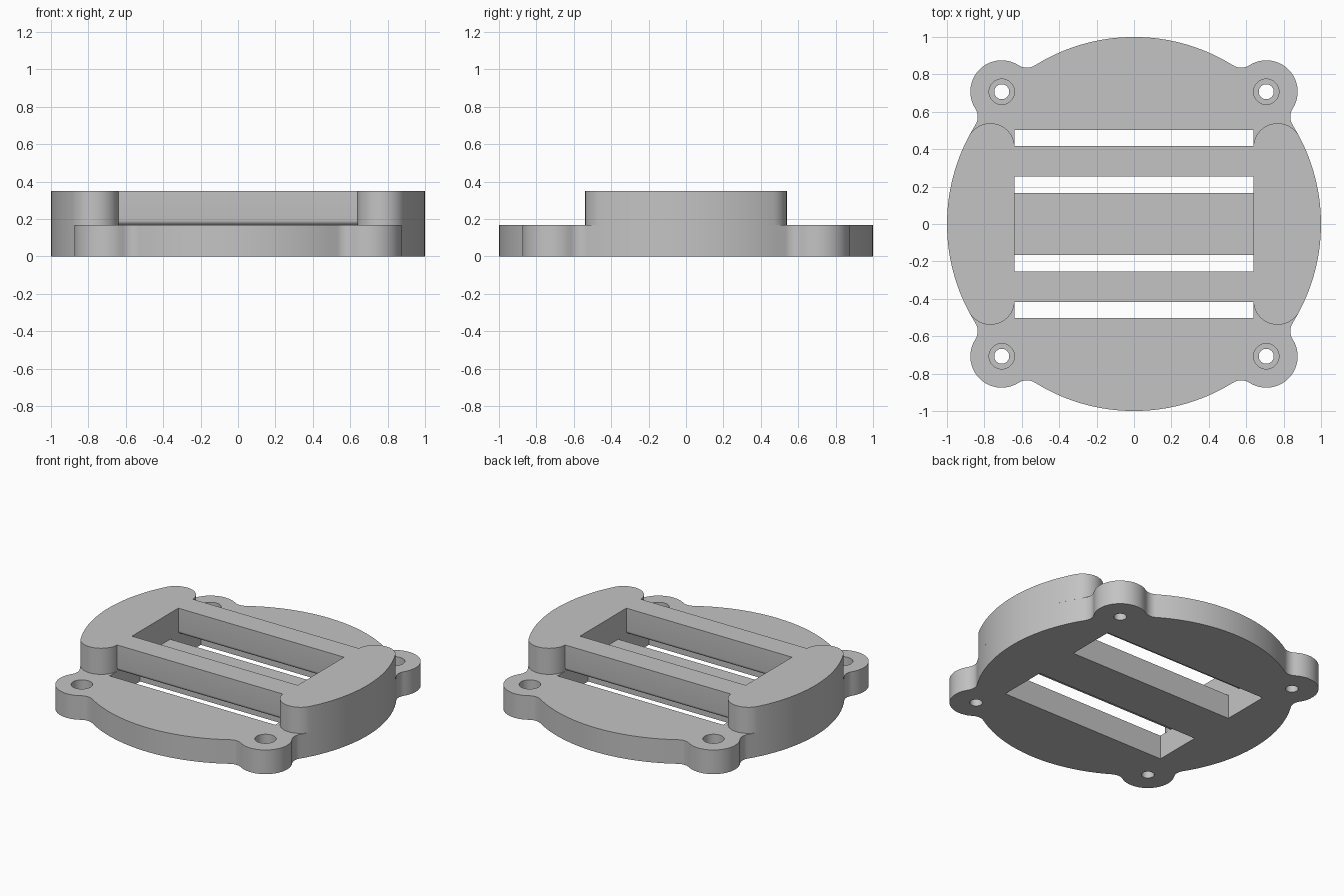
import bpy, bmesh
from math import radians, degrees, acos, atan2, cos, sin, sqrt, pi
from mathutils import Vector

if "Cube" in bpy.data.objects:
    bpy.data.objects.remove(bpy.data.objects["Cube"])

PLATE, TOP = 0.168, 0.35            # plate thickness, overall height
SLOT_X = 0.638                      # half length of the slots
EAR_R, FILLET_R = 0.168, 0.08

grey = bpy.data.materials.new("plain grey")
grey.use_nodes = True
grey.diffuse_color = (0.55, 0.55, 0.55, 1)
grey.node_tree.nodes["Principled BSDF"].inputs["Base Color"].default_value = grey.diffuse_color


def polar(r, a):
    return Vector((r * cos(a), r * sin(a)))


def angle(v):
    return atan2(v.y, v.x)


def arc(centre, r, start, end, ccw=True):
    """Points along an arc, both ends included."""
    sweep = (end - start) % (2 * pi) if ccw else -((start - end) % (2 * pi))
    n = max(3, round(abs(degrees(sweep)) / (3 if r > 0.5 else 7)))
    return [centre + polar(r, start + sweep * i / n) for i in range(n + 1)]


def prism(name, points, z0, z1):
    """Extrude a flat outline between two heights."""
    clean = [p for i, p in enumerate(points) if (p - points[i - 1]).length > 1e-5]
    bm = bmesh.new()
    face = bm.faces.new([bm.verts.new((p.x, p.y, z0)) for p in clean])
    top = bmesh.ops.extrude_face_region(bm, geom=[face])
    verts = [v for v in top["geom"] if isinstance(v, bmesh.types.BMVert)]
    bmesh.ops.translate(bm, verts=verts, vec=(0, 0, z1 - z0))
    bmesh.ops.recalc_face_normals(bm, faces=bm.faces)
    mesh = bpy.data.meshes.new(name)
    bm.to_mesh(mesh)
    bm.free()
    obj = bpy.data.objects.new(name, mesh)
    bpy.context.collection.objects.link(obj)
    mesh.materials.append(grey)
    return obj


def activate(obj):
    bpy.ops.object.select_all(action="DESELECT")
    obj.select_set(True)
    bpy.context.view_layer.objects.active = obj


def cut(obj, cutter):
    mod = obj.modifiers.new("cut", "BOOLEAN")
    mod.operation, mod.solver, mod.object = "DIFFERENCE", "EXACT", cutter
    activate(obj)
    bpy.ops.object.modifier_apply(modifier=mod.name)
    bpy.data.objects.remove(cutter)


def rectangle(x, y0, y1):
    return [Vector(p) for p in ((-x, y0), (x, y0), (x, y1), (-x, y1))]


def circle(centre, r):
    return [centre + polar(r, 2 * pi * i / 48) for i in range(48)]


# Base plate: disc with four ears blended in by fillets
reach = 1 + FILLET_R
offset = acos((reach ** 2 + 1 - (EAR_R + FILLET_R) ** 2) / (2 * reach))
origin = Vector((0, 0))
outline, ears = [], []
for k in range(4):
    a = radians(45 + 90 * k)
    ear, f1, f2 = polar(1, a), polar(reach, a - offset), polar(reach, a + offset)
    ears.append(ear)
    outline += arc(origin, 1, a - pi / 2 + offset, a - offset)
    outline += arc(f1, FILLET_R, a - offset + pi, angle(ear - f1), False)
    outline += arc(ear, EAR_R, angle(f1 - ear), angle(f2 - ear))
    outline += arc(f2, FILLET_R, angle(ear - f2), a + offset + pi, False)
base = prism("base_plate", outline, 0, PLATE)

# Strap slots and counterbored screw holes
for side in (-1, 1):
    y0, y1 = sorted((side * 0.165, side * 0.502))
    cut(base, prism("slot_cutter", rectangle(SLOT_X, y0, y1), -0.1, 0.5))
for ear in ears:
    cut(base, prism("hole_cutter", circle(ear, 0.04), -0.1, 0.5))
    cut(base, prism("bore_cutter", circle(ear, 0.068), PLATE - 0.1, 0.5))
parts = [base]

# Raised cheeks: rounded ends tangent to the disc edge
r = 0.13
cx = SLOT_X + r
cy = sqrt((1 - r) ** 2 - cx ** 2)
tip = atan2(cy, cx)
for name, sx in (("left_cheek", 1), ("right_cheek", -1)):
    pts = arc(origin, 1, -tip, tip)
    pts += arc(Vector((cx, cy)), r, tip, pi)
    pts += arc(Vector((cx, -cy)), r, pi, -tip)
    parts.append(prism(name, [Vector((sx * p.x, p.y)) for p in pts], PLATE, TOP))

# Raised cross bars with rounded lower edges
for name, side in (("front_bar", -1), ("back_bar", 1)):
    y0, y1 = sorted((side * 0.255, side * 0.417))
    bar = prism(name, rectangle(SLOT_X + 0.002, y0, y1), PLATE, TOP)
    bm = bmesh.new()
    bm.from_mesh(bar.data)
    low = [e for e in bm.edges if all(v.co.z < PLATE + 0.01 for v in e.verts)
           and abs(e.verts[0].co.x - e.verts[1].co.x) > 1]
    bmesh.ops.bevel(bm, geom=low, offset=0.025, segments=6, profile=0.5, affect="EDGES")
    bm.to_mesh(bar.data)
    bm.free()
    parts.append(bar)

for part in parts:
    activate(part)
    bpy.ops.object.shade_smooth_by_angle(angle=radians(30))
